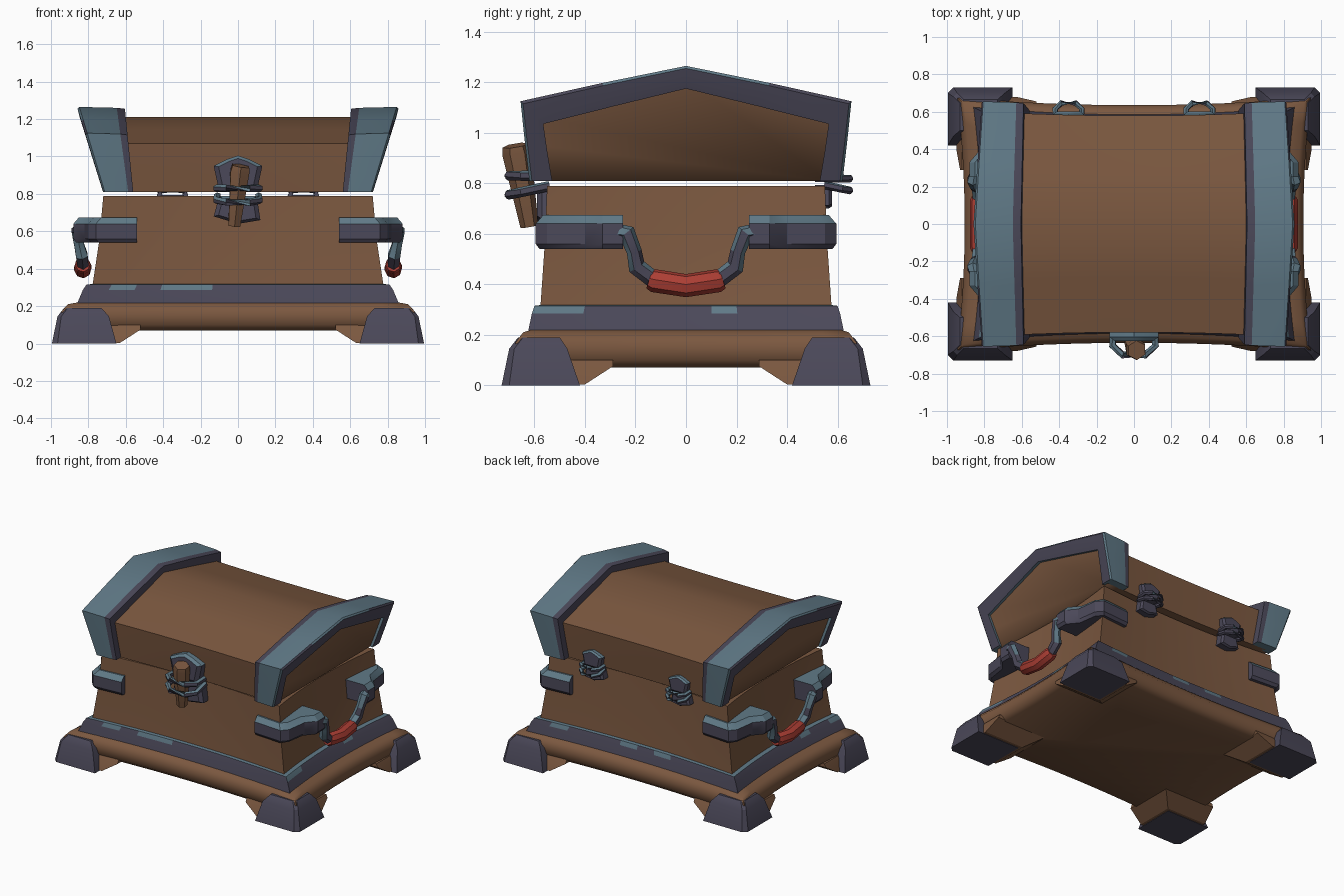
import bpy, bmesh, math, random
from mathutils import Vector

random.seed(4)
if "Cube" in bpy.data.objects:
    bpy.data.objects.remove(bpy.data.objects["Cube"], do_unlink=True)


def material(name, rgb):
    m = bpy.data.materials.new(name)
    m.use_nodes = True
    m.diffuse_color = (*rgb, 1)
    m.node_tree.nodes["Principled BSDF"].inputs["Base Color"].default_value = (*rgb, 1)
    return m


WOOD = material("brown wood", (0.20, 0.098, 0.051))
DARK = material("dark iron", (0.070, 0.065, 0.100))
TEAL = material("worn blue steel", (0.118, 0.195, 0.245))
RED = material("red grip", (0.41, 0.048, 0.034))
IRON = [DARK, TEAL]


def worn_top(face):
    """Upward faces of iron parts are worn to the lighter steel."""
    return 1 if face.normal.z > 0.3 else 0


def loft(name, rings, mats, rule=None, angle=30, wrap=True):
    """Skin a list of equal rings of points and cap both ends."""
    bm = bmesh.new()
    rows = [[bm.verts.new(p) for p in ring] for ring in rings]
    n = len(rows[0])
    for a, b in zip(rows, rows[1:]):
        for i in range(n):
            j = (i + 1) % n
            bm.faces.new((a[i], a[j], b[j], b[i]))
    bm.faces.new(rows[0])
    bm.faces.new(rows[-1])
    bmesh.ops.recalc_face_normals(bm, faces=bm.faces)
    bm.normal_update()
    if rule:
        for f in bm.faces:
            f.material_index = rule(f)
    me = bpy.data.meshes.new(name)
    bm.to_mesh(me)
    bm.free()
    for m in mats:
        me.materials.append(m)
    ob = bpy.data.objects.new(name, me)
    bpy.context.collection.objects.link(ob)
    bpy.ops.object.select_all(action="DESELECT")
    ob.select_set(True)
    bpy.context.view_layer.objects.active = ob
    bpy.ops.object.shade_smooth_by_angle(angle=math.radians(angle))
    return ob


def tube(name, path, radii, mats, rule=None, sides=6):
    """Faceted tube through a path, one radius per point."""
    pts = [Vector(p) for p in path]
    rings = []
    for k, p in enumerate(pts):
        t = (pts[min(k + 1, len(pts) - 1)] - pts[max(k - 1, 0)]).normalized()
        u = t.cross(Vector((1, 0.02, 0.1))).normalized()
        v = t.cross(u)
        rings.append([p + radii[k] * (u * math.cos(a) + v * math.sin(a))
                      for a in (math.tau * i / sides for i in range(sides))])
    return loft(name, rings, mats, rule, 35)


def outline(z, hx, hy, pinch=0.04, n=12):
    """Rectangle whose four sides bow inward."""
    pts = []
    for i in range(n):
        t = -1 + 2 * i / n
        d = pinch * (1 - t * t)
        pts.append((t * hx, -hy + d, z))
    for i in range(n):
        t = -1 + 2 * i / n
        pts.append((hx - pinch * (1 - t * t), t * hy, z))
    return pts + [(-x, -y, z) for x, y, z in pts]


# Base, body and the iron belt between them
loft("base", [outline(0.07, 0.90, 0.63), outline(0.10, 0.935, 0.665),
              outline(0.17, 0.945, 0.675), outline(0.21, 0.91, 0.645),
              outline(0.23, 0.80, 0.58)], [WOOD], angle=60)
loft("body", [outline(0.2, 0.80, 0.585), outline(0.33, 0.775, 0.575),
              outline(0.55, 0.742, 0.56), outline(0.79, 0.72, 0.55)], [WOOD], angle=50)


def belt_chips(face):
    if face.normal.z > 0.8:
        return 1
    return 1 if face.calc_center_median().z > 0.28 and random.random() < 0.2 else 0


loft("belt", [outline(0.19, 0.87, 0.63), outline(0.285, 0.83, 0.61),
              outline(0.315, 0.81, 0.60), outline(0.32, 0.76, 0.56)], IRON, belt_chips)

# Lid: an angular roof profile swept along x, with flared ends
HALF = [(0.565, 0.81), (0.585, 0.95), (0.60, 1.07), (0.30, 1.142)]
PROFILE = [(-y, z) for y, z in HALF] + [(0, 1.21)] + HALF[::-1]


def grown(y, z, o):
    """Lid profile point moved outward by o."""
    lift = min(1, (z - 0.81) / 0.25)
    return y + math.copysign(min(1, abs(y) / 0.5), y) * o, z + o * lift


rings = []
for i in range(13):
    t = -1 + i / 6
    narrow = 1 - 0.035 * (1 - t * t)
    rings.append([(t * (0.70 + 0.3 * (z - 0.81)), y * narrow, z) for y, z in PROFILE])
loft("lid", rings, [WOOD], angle=78)

# Iron bands around both ends of the lid
for side, s in (("left", 1), ("right", -1)):
    rings = []
    for y, z in PROFILE:
        ring = []
        for o, f in ((-0.01, 0), (0.045, 0), (0.05, 0.17), (0.055, 0.95),
                     (0.045, 1), (0.0, 1.01), (-0.035, 1.0)):
            py, pz = grown(y, z, o)
            x0, x1 = 0.56 + 0.1 * (pz - 0.81), 0.72 + 0.31 * (pz - 0.81)
            ring.append((s * (x0 + f * (x1 - x0)), py, pz))
        rings.append(ring)

    def band_colour(face):
        c = face.calc_center_median()
        x0, x1 = 0.56 + 0.1 * (c.z - 0.81), 0.72 + 0.31 * (c.z - 0.81)
        f = (abs(c.x) - x0) / (x1 - x0)
        rim = face.normal.x * s > 0.75 and f > 0.97 and c.z < 1.22
        return 0 if f < 0.15 or rim else 1

    loft(side + "_lid_band", rings, IRON, band_colour)

# Corner feet, corner brackets and handles
for side, sx in (("left", 1), ("right", -1)):
    for end, sy in (("front", -1), ("back", 1)):
        def block(x0, x1, y0, y1, z, cut=0.0):
            pts = [(x0, y0), (x1, y0), (x1, y1 - cut), (x1 - cut, y1), (x0, y1)]
            return [(sx * x, sy * y, z) for x, y in pts]

        tag = end + "_" + side
        loft(tag + "_foot", [block(0.65, 0.995, 0.42, 0.73, 0, 0.03),
                             block(0.69, 0.965, 0.47, 0.70, 0.145, 0.02),
                             block(0.73, 0.93, 0.50, 0.665, 0.19, 0.02)], IRON)
        loft(tag + "_foot_block", [block(0.63, 0.95, 0.40, 0.68, 0.004, 0.03),
                                   block(0.52, 0.93, 0.29, 0.655, 0.075, 0.03),
                                   block(0.52, 0.92, 0.29, 0.64, 0.1, 0.03)], [WOOD])

        # Bracket wraps the corner and swells toward the handle
        plan = [(0.54, 0.58), (0.76, 0.595), (0.80, 0.55), (0.82, 0.40), (0.88, 0.33),
                (0.88, 0.25), (0.68, 0.25), (0.68, 0.5), (0.54, 0.5)]

        def bracket(z, inset):
            return [(sx * (x - inset * (x > 0.7)), sy * (y - inset * (y > 0.53)), z)
                    for x, y in plan]

        loft(tag + "_bracket", [bracket(0.54, 0.015), bracket(0.56, 0), bracket(0.64, 0),
                                bracket(0.675, 0.03)], IRON, worn_top)

        # Bent iron arm of the handle
        arm = [(0.85, 0.27, 0.61), (0.86, 0.235, 0.605), (0.85, 0.205, 0.53),
               (0.835, 0.195, 0.47), (0.83, 0.13, 0.42)]
        tube(tag + "_handle_arm", [(sx * x, sy * y, z) for x, y, z in arm],
             [0.03, 0.035, 0.03, 0.036, 0.034], IRON,
             lambda f: 1 if f.normal.z > 0.2 or f.normal.y * sy > 0.6 else 0)

    tube(side + "_grip", [(sx * 0.83, y, z) for y, z in
                          ((-0.145, 0.42), (-0.13, 0.415), (0, 0.395), (0.13, 0.415), (0.145, 0.42))],
         [0.038, 0.046, 0.046, 0.046, 0.038], [RED], sides=8)


# Clasp on the front and hinges on the back share one fitting
def fitting(name, cx, sy, s):
    def place(x, d, z):
        return (cx + x * s, sy * (0.56 + d * s), 0.8 + (z - 0.8) * s)

    def plate(part, shape, depth):
        mid_z = sum(z for _, z in shape) / len(shape)
        layers = [(-0.08, 1), (depth - 0.02, 1), (depth, 0.8)]
        loft(name + part, [[place(x * k, d, mid_z + (z - mid_z) * k) for x, z in shape]
                           for d, k in layers], IRON, worn_top)

    plate("_upper_plate", [(-0.10, 0.81), (-0.13, 0.95), (-0.06, 0.985), (0, 1.005),
                           (0.06, 0.985), (0.13, 0.95), (0.10, 0.81)], 0.065)
    plate("_lower_plate", [(-0.10, 0.79), (-0.13, 0.68), (0, 0.64), (0.12, 0.66),
                           (0.10, 0.79)], 0.03)
    for part, z, tilt in (("_upper_staple", 0.83, 0), ("_lower_staple", 0.785, -0.03)):
        loop = [(-0.11, -0.02), (-0.115, 0.09), (-0.06, 0.14),
                (0.06, 0.14), (0.115, 0.09), (0.11, -0.02)]
        tube(name + part, [place(x, d, z + tilt * d / 0.14) for x, d in loop],
             [0.02 * s ** 0.5] * len(loop), IRON, worn_top)


fitting("clasp", 0, -1, 1)
fitting("left_hinge", 0.35, 1, 0.62)
fitting("right_hinge", -0.35, 1, 0.62)

# Wooden peg through the clasp
tube("peg", [(0.015, -0.675, 0.95), (0.01, -0.67, 0.92), (-0.02, -0.62, 0.63)],
     [0.052, 0.058, 0.036], [WOOD])
